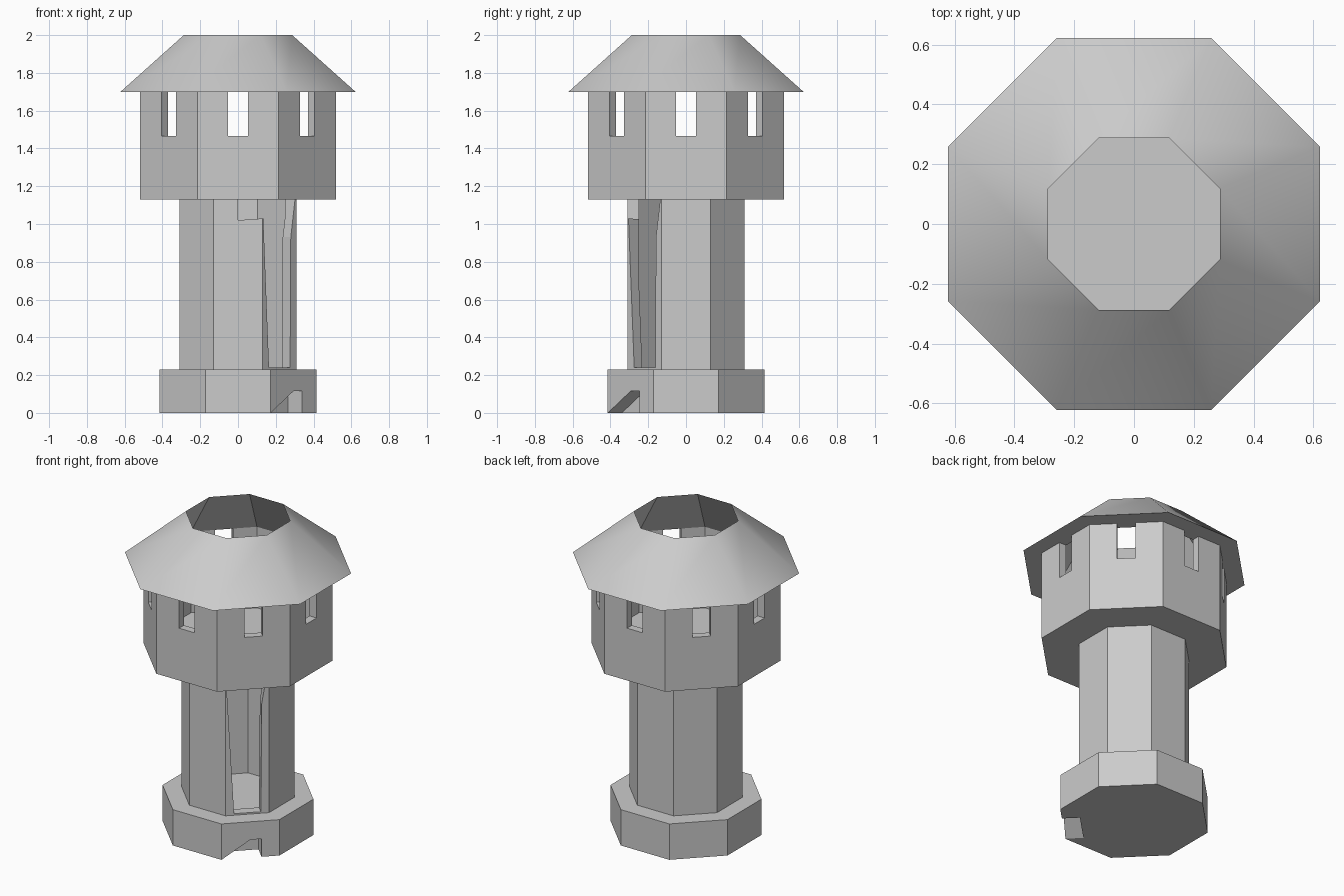
import bpy, bmesh, math
from mathutils import Vector

cube = bpy.data.objects.get("Cube")
if cube:
    bpy.data.objects.remove(cube, do_unlink=True)

stone = bpy.data.materials.new("grey_stone")
stone.use_nodes = True
GREY = (0.6, 0.6, 0.6, 1)
stone.diffuse_color = GREY
stone.node_tree.nodes["Principled BSDF"].inputs["Base Color"].default_value = GREY

SIDES = 8
STEP = 2 * math.pi / SIDES


def make_object(name, bm):
    bmesh.ops.recalc_face_normals(bm, faces=bm.faces)
    mesh = bpy.data.meshes.new(name)
    bm.to_mesh(mesh)
    bm.free()
    mesh.materials.append(stone)
    obj = bpy.data.objects.new(name, mesh)
    bpy.context.collection.objects.link(obj)
    return obj


def octagon_solid(name, profile, ring=False):
    """Sweep (face distance, height) points round an octagon; cap the ends or close a ring."""
    bm = bmesh.new()
    loops = []
    for dist, z in profile:
        r = dist / math.cos(STEP / 2)
        loops.append([bm.verts.new((r * math.cos((i + 0.5) * STEP),
                                    r * math.sin((i + 0.5) * STEP), z))
                      for i in range(SIDES)])
    pairs = list(zip(loops, loops[1:]))
    if ring:
        pairs.append((loops[-1], loops[0]))
    else:
        bm.faces.new(loops[0])
        bm.faces.new(loops[-1])
    for low, high in pairs:
        for i in range(SIDES):
            j = (i + 1) % SIDES
            bm.faces.new((low[i], low[j], high[j], high[i]))
    return make_object(name, bm)


def side_prism(outline, angle, near, far):
    """Cutter: (sideways, height) outline pushed through the wall facing the angle."""
    bm = bmesh.new()
    normal = Vector((math.cos(angle), math.sin(angle), 0))
    across = Vector((-math.sin(angle), math.cos(angle), 0))
    ends = [[bm.verts.new(normal * d + across * t + Vector((0, 0, z))) for t, z in outline]
            for d in (near, far)]
    for end in ends:
        bm.faces.new(end)
    n = len(outline)
    for i in range(n):
        j = (i + 1) % n
        bm.faces.new((ends[0][i], ends[0][j], ends[1][j], ends[1][i]))
    cutter = make_object("cutter", bm)
    cutter.hide_render = True
    return cutter


def cut(obj, cutters):
    for cutter in cutters:
        mod = obj.modifiers.new("cut", 'BOOLEAN')
        mod.operation = 'DIFFERENCE'
        mod.solver = 'EXACT'
        mod.object = cutter
    graph = bpy.context.evaluated_depsgraph_get()
    mesh = bpy.data.meshes.new_from_object(obj.evaluated_get(graph))
    obj.modifiers.clear()
    obj.data = mesh
    for cutter in cutters:
        bpy.data.objects.remove(cutter, do_unlink=True)


FRONT = -math.pi / 2
CORNER = -math.pi / 4

# Foot with a broken chip on one diagonal side
foot = octagon_solid("foot", [(0.415, 0), (0.415, 0.23)])
chip = [(-0.185, -0.01), (0, 0.115), (0.066, 0.115), (0.066, -0.01)]
cut(foot, [side_prism(chip, CORNER, 0.31, 0.5)])

# Hollow shaft with a ragged doorway and a gap beside its top
shaft = octagon_solid("shaft", [(0.31, 0.23), (0.31, 1.13), (0.25, 1.13), (0.25, 0.23)], ring=True)
doorway = [(-0.078, 0.24), (0.08, 0.24), (0.085, 0.93), (0.12, 1.15), (-0.127, 1.15)]
gap = [(0, 1.02), (0.14, 1.03), (0.14, 1.15), (0, 1.15)]
cut(shaft, [side_prism(doorway, CORNER, 0.2, 0.4),
            side_prism(gap, FRONT, 0.2, 0.4)])

# Lookout room with one window in each wall
room = octagon_solid("lookout_room", [(0.52, 1.13), (0.52, 1.7), (0.47, 1.7), (0.47, 1.18)])
window = [(-0.054, 1.465), (0.054, 1.465), (0.054, 1.75), (-0.054, 1.75)]
cut(room, [side_prism(window, i * STEP, 0.42, 0.6) for i in range(SIDES)])

# Sloping roof, open at the top
roof = octagon_solid("roof", [(0.622, 1.7), (0.287, 2), (0.47, 1.7)], ring=True)
bpy.ops.object.select_all(action='DESELECT')
roof.select_set(True)
bpy.context.view_layer.objects.active = roof
bpy.ops.object.shade_smooth_by_angle(angle=math.radians(34))
